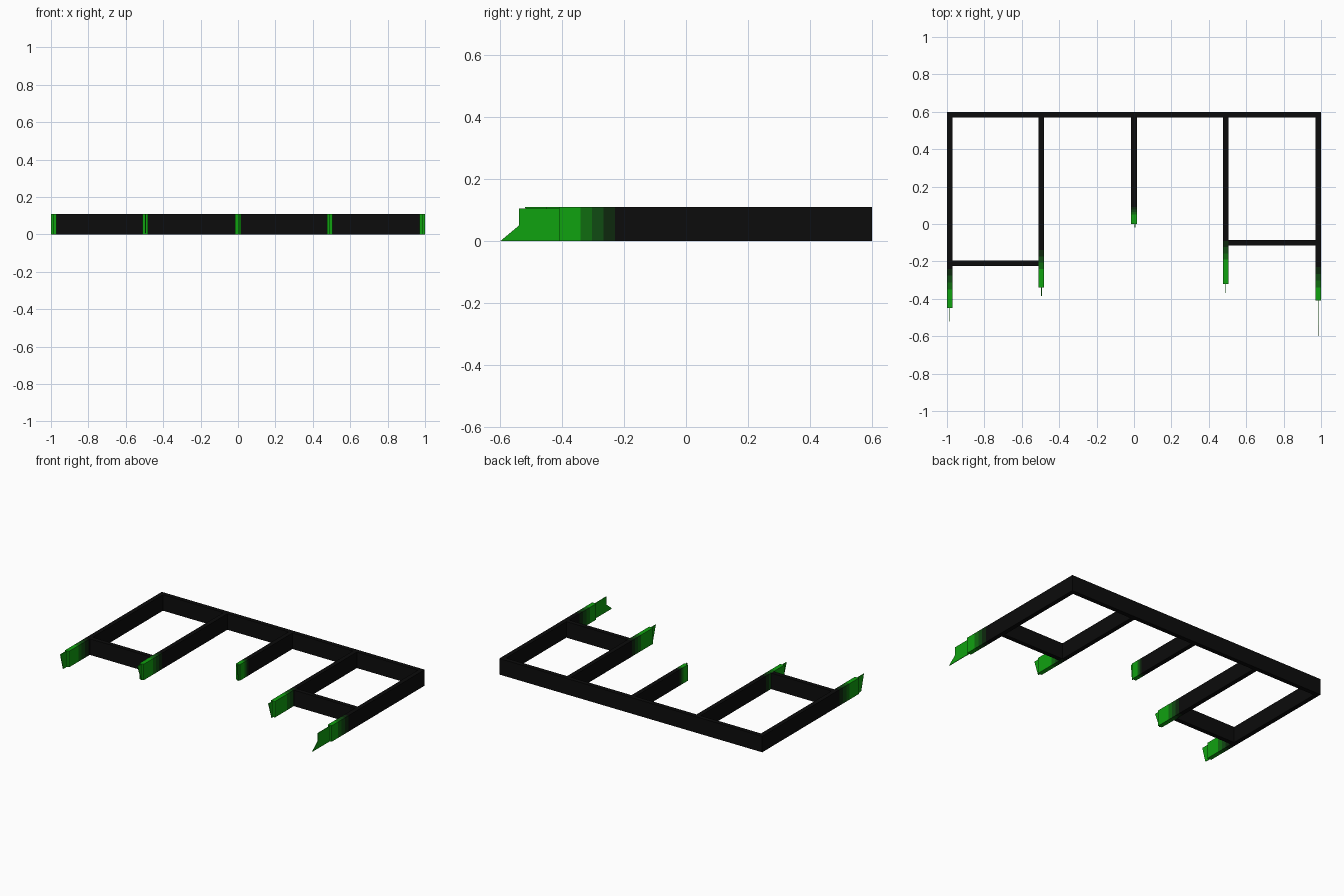
import bpy
import bmesh

cube = bpy.data.objects.get("Cube")
if cube:
    bpy.data.objects.remove(cube, do_unlink=True)

WIDTH, HEIGHT, BACK = 0.03, 0.11, 0.6


def make_material(name, colour):
    mat = bpy.data.materials.new(name)
    mat.use_nodes = True
    rgba = (*colour, 1.0)
    mat.diffuse_color = rgba
    mat.node_tree.nodes["Principled BSDF"].inputs["Base Color"].default_value = rgba
    return mat


# Black frame fading to bright green at the tips
MATERIALS = [
    make_material("black", (0.0035, 0.0035, 0.0035)),
    make_material("darkest green", (0.004, 0.022, 0.004)),
    make_material("dark green", (0.005, 0.07, 0.006)),
    make_material("mid green", (0.005, 0.15, 0.005)),
    make_material("bright green", (0.005, 0.36, 0.005)),
]


def finish(name, bm, materials):
    bmesh.ops.recalc_face_normals(bm, faces=bm.faces)
    mesh = bpy.data.meshes.new(name)
    bm.to_mesh(mesh)
    bm.free()
    for mat in materials:
        mesh.materials.append(mat)
    obj = bpy.data.objects.new(name, mesh)
    bpy.context.collection.objects.link(obj)
    return obj


def bar(name, x0, x1, y0, y1):
    """Plain black beam of the common height."""
    bm = bmesh.new()
    bmesh.ops.create_cube(bm, size=1)
    for v in bm.verts:
        v.co.x = x0 if v.co.x < 0 else x1
        v.co.y = y0 if v.co.y < 0 else y1
        v.co.z = 0 if v.co.z < 0 else HEIGHT
    return finish(name, bm, MATERIALS[:1])


def arm(name, x, fade, bright, end):
    """Beam running forward, cut into colour bands towards its tip."""
    step = (bright - fade) / 3
    cuts = [BACK - WIDTH, fade, fade + step, fade + 2 * step, bright, end]
    bm = bmesh.new()
    rings = []
    for y in cuts:
        corners = ((-1, 0), (1, 0), (1, HEIGHT), (-1, HEIGHT))
        rings.append([bm.verts.new((x + s * WIDTH / 2, y, z)) for s, z in corners])
    for band, (a, b) in enumerate(zip(rings, rings[1:])):
        for i in range(4):
            j = (i + 1) % 4
            bm.faces.new((a[i], a[j], b[j], b[i])).material_index = band
    bm.faces.new(rings[0])
    bm.faces.new(rings[-1]).material_index = 4
    return finish(name, bm, MATERIALS)


def tip_plate(name, x, profile, thickness=0.004):
    """Thin upright green sheet with a (y, z) outline."""
    bm = bmesh.new()
    face = bm.faces.new([bm.verts.new((x - thickness / 2, y, z)) for y, z in profile])
    moved = bmesh.ops.extrude_face_region(bm, geom=[face])["geom"]
    verts = [g for g in moved if isinstance(g, bmesh.types.BMVert)]
    bmesh.ops.translate(bm, verts=verts, vec=(thickness, 0, 0))
    return finish(name, bm, MATERIALS[4:])


# Long back beam
bar("back_beam", -1, 1, BACK - WIDTH, BACK)

# Forward arms: centre x, fade start, bright start, end
ARMS = {
    "outer_right_arm": (-0.985, -0.24, -0.35, -0.45),
    "inner_right_arm": (-0.495, -0.14, -0.24, -0.34),
    "middle_arm": (0.0, 0.09, 0.05, 0.0),
    "inner_left_arm": (0.49, -0.09, -0.19, -0.32),
    "outer_left_arm": (0.985, -0.23, -0.34, -0.41),
}
for name, values in ARMS.items():
    arm(name, *values)

# Cross beams between each outer pair
bar("right_cross_beam", -0.97, -0.51, -0.225, -0.195)
bar("left_cross_beam", 0.505, 0.97, -0.115, -0.085)

# Slanted thin tips, reaching furthest at the top: x, root, top reach, bottom reach
SLANTED = {
    "outer_right_tip": (-0.988, -0.44, -0.52, -0.49),
    "inner_right_tip": (-0.495, -0.33, -0.385, -0.345),
    "middle_tip": (0.006, 0.01, -0.02, -0.01),
    "inner_left_tip": (0.49, -0.31, -0.37, -0.335),
}
for name, (x, root, top, low) in SLANTED.items():
    tip_plate(name, x, [(root, 0), (low, 0), (top, HEIGHT), (root, HEIGHT)])

# Outer left tip: straight sheet with a pointed toe
tip_plate("outer_left_tip", 0.985, [(-0.4, 0), (-0.6, 0), (-0.54, 0.05),
                                    (-0.54, 0.105), (-0.4, 0.105)])
